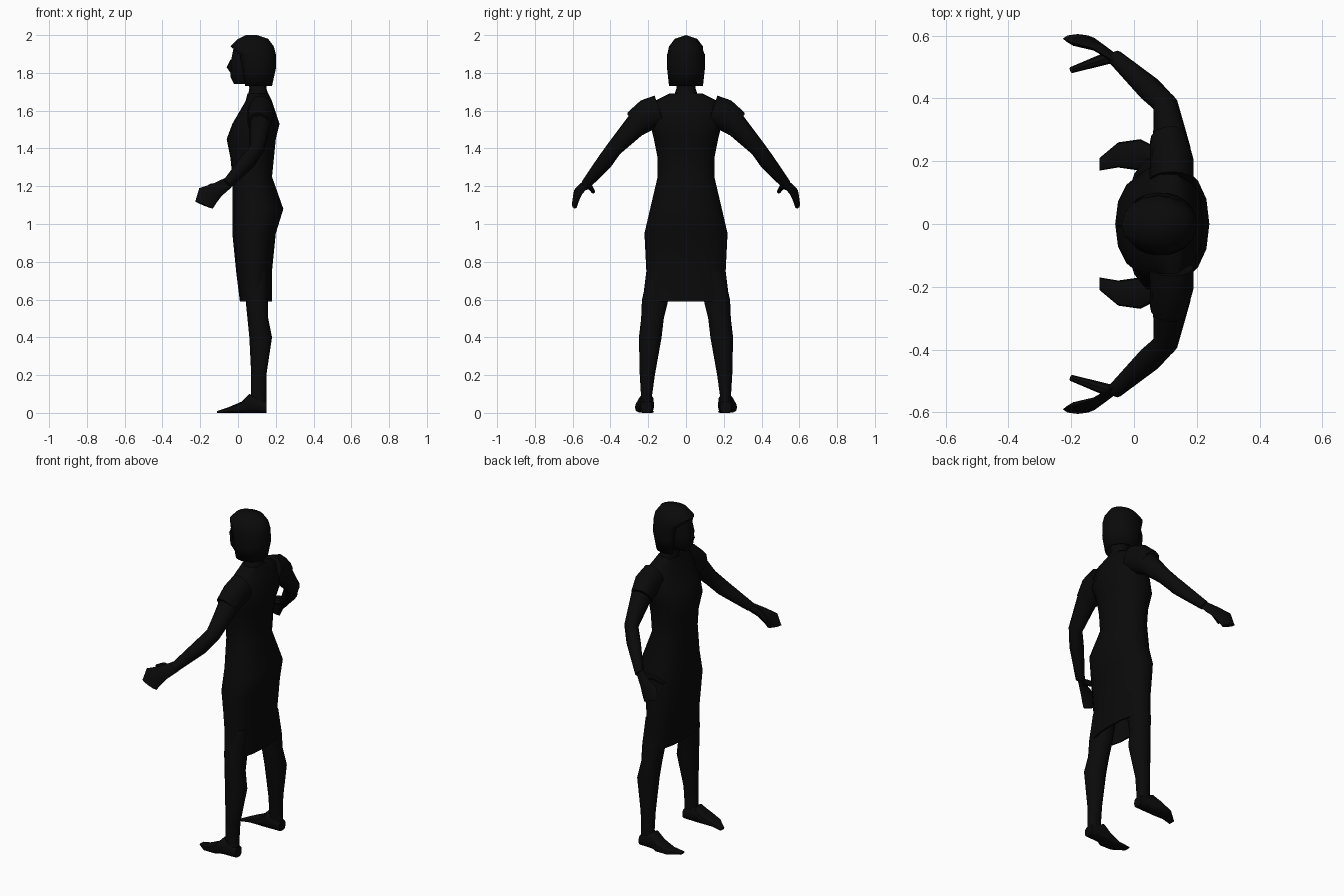
import bpy, bmesh, math
from mathutils import Vector

if "Cube" in bpy.data.objects:
    bpy.data.objects.remove(bpy.data.objects["Cube"])

COLOUR = (.003, .003, .003, 1)
black = bpy.data.materials.new("near black")
black.use_nodes = True
black.diffuse_color = COLOUR
black.node_tree.nodes["Principled BSDF"].inputs["Base Color"].default_value = COLOUR

X, Y, Z = Vector((1, 0, 0)), Vector((0, 1, 0)), Vector((0, 0, 1))


def ring(centre, u, v, sides, power=2):
    """Superellipse cross-section around a centre, spanned by u and v."""
    def bend(t):
        return math.copysign(abs(t) ** (2 / power), t)
    angles = [math.tau * i / sides for i in range(sides)]
    return [Vector(centre) + u * bend(math.cos(a)) + v * bend(math.sin(a)) for a in angles]


def loft(name, rings, mirror=False, closed=True):
    """Skin a list of point rows; closed rows form a tube with end caps."""
    bm = bmesh.new()
    rows = [[bm.verts.new(p) for p in points] for points in rings]
    count = len(rows[0])
    for low, high in zip(rows, rows[1:]):
        for i in range(count if closed else count - 1):
            j = (i + 1) % count
            bm.faces.new((low[i], low[j], high[j], high[i]))
    if closed:
        bm.faces.new(rows[0])
        bm.faces.new(rows[-1])
    bmesh.ops.remove_doubles(bm, verts=bm.verts, dist=.0005)
    bmesh.ops.recalc_face_normals(bm, faces=bm.faces)
    mesh = bpy.data.meshes.new(name)
    bm.to_mesh(mesh)
    bm.free()
    mesh.materials.append(black)
    part = bpy.data.objects.new(name, mesh)
    bpy.context.collection.objects.link(part)
    if mirror:
        modifier = part.modifiers.new("mirror", 'MIRROR')
        modifier.use_axis = (False, True, False)
        modifier.use_mirror_merge = False
    bpy.ops.object.select_all(action='DESELECT')
    part.select_set(True)
    bpy.context.view_layer.objects.active = part
    bpy.ops.object.shade_smooth_by_angle(angle=math.radians(40))
    return part


def stack(name, rows, sides=12, offset=None):
    """Upright part from rows of height, front, back and half width."""
    rings = []
    for z, front, back, width in rows:
        y = offset(z) if offset else 0
        rings.append(ring(((front + back) / 2, y, z), X * (back - front) / 2,
                          Y * width, sides, 2.2))
    loft(name, rings, mirror=offset is not None)


def limb(name, path, reference, flatness, sides=8):
    """Mirrored bent part from path points, each followed by its radius."""
    points = [Vector(step[:3]) for step in path]
    last = len(points) - 1
    rings = []
    for k, point in enumerate(points):
        along = (points[min(k + 1, last)] - points[max(k - 1, 0)]).normalized()
        side = along.cross(reference).normalized()
        radius = path[k][3]
        rings.append(ring(point, side * radius, side.cross(along) * radius * flatness, sides))
    loft(name, rings, mirror=True)


# Dress: lining, hem, hips, waist, bust and shoulders
stack("dress", [(.75, .02, .15, .18), (.59, .02, .17, .22), (.59, .01, .18, .23),
                (.75, -.01, .18, .21), (.95, -.03, .2, .22), (1.08, -.03, .24, .19),
                (1.25, -.03, .18, .15), (1.35, -.04, .19, .15), (1.45, -.06, .2, .17),
                (1.53, -.03, .22, .19), (1.65, .04, .18, .17), (1.69, .05, .16, .09)], 16)

# Neck, face and nose
stack("neck", [(1.66, .05, .17, .07), (1.72, .06, .15, .05), (1.8, .05, .15, .05)])
stack("face", [(1.74, -.02, .1, .03), (1.78, -.04, .15, .06), (1.85, -.04, .18, .08),
               (1.95, -.02, .17, .06)])
stack("nose", [(1.8, -.04, 0, .01), (1.83, -.06, 0, .01), (1.87, -.04, 0, .01)], 8)

# Bobbed hair: closed crown, open around the face
hair_rows = []
for z, front, back, width in [(1.73, 0, .18, .09), (1.82, -.02, .2, .1), (1.9, -.04, .2, .1),
                              (1.94, -.04, .19, .09), (1.98, 0, .16, .06), (2, .04, .1, 0)]:
    reach = math.pi if z > 1.92 else math.pi * .7
    angles = [reach * i / 8 for i in range(-8, 9)]
    hair_rows.append([Vector(((front + back) / 2 + (back - front) / 2 * math.cos(a),
                              width * math.sin(a), z)) for a in angles])
hair = loft("hair", hair_rows, closed=False)
thickness = hair.modifiers.new("thickness", 'SOLIDIFY')
thickness.thickness = .01
thickness.offset = -1

# Arms and short sleeves
limb("arms", [(.12, .14, 1.6, .06), (.12, .24, 1.55, .06), (.1, .38, 1.4, .04),
              (.05, .43, 1.33, .04), (-.06, .53, 1.21, .025)], Z, 1.1, 12)
limb("sleeves", [(.12, .14, 1.6, .07), (.12, .2, 1.58, .07), (.11, .27, 1.53, .06)], Z, 1.2, 12)

# Flat hands with separate thumbs
limb("hands", [(-.05, .52, 1.22, .03), (-.11, .56, 1.18, .04), (-.16, .58, 1.15, .06),
               (-.18, .59, 1.1, .05)], Y, .3)
limb("thumbs", [(-.08, .53, 1.2, .02), (-.14, .51, 1.2, .015), (-.2, .49, 1.17, .01)], Z, 1)

# Legs spread apart towards the ankles
stack("legs", [(.75, .03, .16, .06), (.6, .04, .16, .07), (.5, .05, .16, .06), (.4, .06, .18, .06),
               (.2, .07, .15, .04), (.1, .07, .15, .03), (.01, .06, .15, .03)],
      offset=lambda z: .21 - .13 * z * z)

# Feet: flat soles, from heel to toe
loft("feet", [ring((x, y, height / 2), Y * width, Z * height / 2, 12, 3) for x, y, width, height in
              [(.15, .21, .03, .06), (.06, .21, .04, .1), (.02, .22, .05, .06),
               (-.05, .22, .04, .03), (-.11, .19, .02, .01)]], mirror=True)
